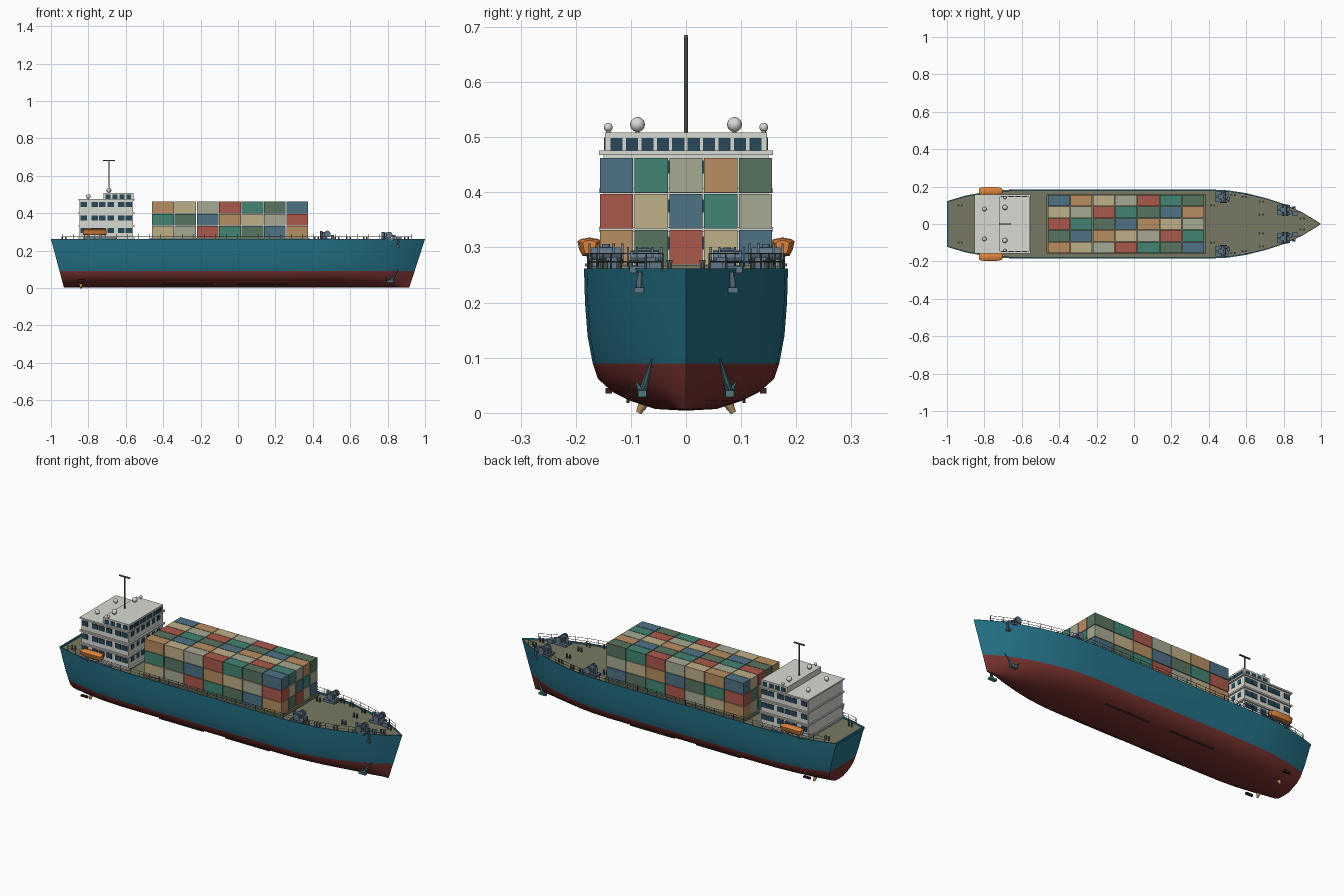
import bpy, bmesh, math
from mathutils import Matrix, Vector

if "Cube" in bpy.data.objects:
    bpy.data.objects.remove(bpy.data.objects["Cube"])


def mat(name, hexcol, gain=1.1):
    m = bpy.data.materials.new(name)
    rgb = [min(1, int(hexcol[i:i + 2], 16) / 255 * gain) ** 2.2 for i in (0, 2, 4)]
    m.diffuse_color = (*rgb, 1)
    m.use_nodes = True
    m.node_tree.nodes["Principled BSDF"].inputs["Base Color"].default_value = m.diffuse_color
    return m


TEAL, RED, DECK = mat("teal", "256679"), mat("antifouling", "6b302d"), mat("deck", "6c6d59")
WHITE, GLASS, STEEL = mat("white", "c3c5be"), mat("glass", "2c4a58", 1), mat("steel", "5f7585", 1)
ORANGE, DARK, RAIL = mat("orange", "c9783a"), mat("dark", "3a2826", 1), mat("rail", "59645f", 1)
BRASS, ANCHOR = mat("brass", "a08050"), mat("anchor", "4a7a80", 1)


def finish(bm, name, mats, smooth=True):
    bmesh.ops.recalc_face_normals(bm, faces=bm.faces)
    me = bpy.data.meshes.new(name)
    bm.to_mesh(me)
    bm.free()
    ob = bpy.data.objects.new(name, me)
    bpy.context.collection.objects.link(ob)
    for m in mats:
        me.materials.append(m)
    if smooth:
        bpy.ops.object.select_all(action='DESELECT')
        ob.select_set(True)
        bpy.context.view_layer.objects.active = ob
        bpy.ops.object.shade_smooth_by_angle(angle=math.radians(30))
    return ob


def box(bm, c, s):
    bmesh.ops.create_cube(bm, size=1, matrix=Matrix.Translation(c) @ Matrix.Diagonal((*s, 1)))


def rod(bm, a, b, r, r2=None, seg=12):
    a, b = Vector(a), Vector(b)
    m = Matrix.Translation((a + b) / 2) @ (b - a).to_track_quat('Z', 'Y').to_matrix().to_4x4()
    bmesh.ops.create_cone(bm, cap_ends=True, segments=seg, radius1=r,
                          radius2=r if r2 is None else r2, depth=(b - a).length, matrix=m)


def ball(bm, c, s):
    bmesh.ops.create_uvsphere(bm, u_segments=16, v_segments=10, radius=1,
                              matrix=Matrix.Translation(c) @ Matrix.Diagonal((*s, 1)))


# Hull plan outline (deck x, half width) and section (width factor, z)
PLAN = [(-1, .122), (-.9, .152), (-.78, .174), (-.68, .183), (-.5, .185), (0, .185), (.4, .185),
        (.5, .18), (.6, .165), (.7, .14), (.8, .107), (.9, .062), (.96, .026), (1, 0)]
SEC = [(0, .004), (.3, .007), (.55, .022), (.72, .038), (.865, .062), (.915, .09),
       (.965, .14), (.99, .2), (1, .262), (.965, .262), (.965, .254), (0, .254)]


def lerp(table, x):
    for (a, p), (b, q) in zip(table, table[1:]):
        if a <= x <= b:
            return p + (q - p) * (x - a) / (b - a)
    return table[-1][1]


def rake(z):
    return 1 - min(z, .262) / .262


def hull_pt(xd, f, z):
    x = xd * (1 - (.07 if xd < 0 else .085) * rake(z))
    return Vector((x, lerp(PLAN, xd) * f, z))


# Hull with waterline, bulwark lip and deck
bm = bmesh.new()
ring = SEC + [(-f, z) for f, z in reversed(SEC[1:-1])]
rows = [[bm.verts.new(hull_pt(x, f, z)) for f, z in ring] for x, _ in PLAN]
n, k = len(ring), len(SEC)
for a, b in zip(rows, rows[1:]):
    for i in range(n):
        bm.faces.new((a[i], a[(i + 1) % n], b[(i + 1) % n], b[i]))
for i in range(k - 1):
    quad = [rows[0][i], rows[0][i + 1], rows[0][-i - 1], rows[0][-i]] if i else \
        [rows[0][0], rows[0][1], rows[0][-1]]
    if i == k - 2:
        quad = [rows[0][i], rows[0][i + 1], rows[0][-i]]
    if SEC[i][1] < .25:
        bm.faces.new(quad) if i < 8 else None
bmesh.ops.remove_doubles(bm, verts=bm.verts, dist=.0001)
for f in bm.faces:
    zs = [v.co.z for v in f.verts]
    f.material_index = 1 if max(zs) < .0905 else 2 if max(zs) < .256 and min(zs) > .25 else 0
# Stern bulwark closing the deck end
box(bm, (-.996, 0, .256), (.008, .243, .012))
finish(bm, "hull", [TEAL, RED, DECK])

# Hatch cover under the cargo
bm = bmesh.new()
box(bm, (-.043, 0, .26), (.85, .315, .017))
finish(bm, "hatch_cover", [DECK], False)

# Container stack, one object per colour
COLS = [("blue", "486777"), ("green", "3d7868"), ("grey", "969984"), ("tan_orange", "a57f58"),
        ("dark_green", "516957"), ("red", "9a5145"), ("beige", "ab9e7a")]
for c, (cname, h) in enumerate(COLS):
    bm = bmesh.new()
    for i in range(7):
        for j in range(5):
            for t in range(3):
                if (j + 2 * t + 3 * i + 6) % 7 == c:
                    box(bm, (-.401 + .1195 * i, (j - 2) * .063, .3 + .0655 * t), (.116, .06, .0625))
    finish(bm, "containers_" + cname, [mat(cname, h)], False)

# Deckhouse blocks, floor slabs and bridge
bm = bmesh.new()
box(bm, (-.705, 0, .365), (.285, .3, .222))
for z in (.268, .333, .403, .472):
    box(bm, (-.704, 0, z), (.3, .316, .008))
box(bm, (-.64, 0, .487), (.16, .294, .042))
finish(bm, "deckhouse", [WHITE], False)

# Windows
bm = bmesh.new()
for s in (-1, 1):
    for z in (.308, .375, .446):
        for x in (-.825, -.765, -.725, -.68, -.625, -.585):
            box(bm, (x, s * .15, z), (.034, .008, .026))
    for i in range(4):
        box(bm, (-.695 + .037 * i, s * .147, .488), (.026, .004, .022))
for i in range(10):
    box(bm, (-.56, (i - 4.5) * .028, .487), (.004, .022, .023))
for z in (.308, .375, .446):
    for i in range(6):
        box(bm, (-.5625, (i - 2.5) * .045, z), (.004, .026, .024))
finish(bm, "windows", [GLASS], False)

# Mast with crossbar
bm = bmesh.new()
rod(bm, (-.69, 0, .505), (-.69, 0, .685), .0035)
box(bm, (-.69, 0, .682), (.064, .007, .006))
finish(bm, "mast", [RAIL])

# Radar domes
bm = bmesh.new()
for s in (-1, 1):
    for x, y, z, r in ((-.69, .088, .523, .0135), (-.8, .08, .49, .012), (-.69, .141, .518, .008)):
        ball(bm, (x, s * y, z), (r, r, r))
        rod(bm, (x, s * y, z - .02), (x, s * y, z), .004)
finish(bm, "radar_domes", [WHITE])

# Lifeboats and davits
bm, dv = bmesh.new(), bmesh.new()
for s in (-1, 1):
    prof = [(0, .283), (.6, .285), (.85, .297), (1, .311), (.75, .315), (0, .318)]
    ringp = prof + [(-a, z) for a, z in reversed(prof[1:-1])]
    st = [(-.83, .55), (-.822, .85), (-.8, 1), (-.735, 1), (-.713, .85), (-.703, .55)]
    rws = [[bm.verts.new((x, s * .175 + a * .022 * w, .3 + (z - .3) * (.4 + .6 * w)))
            for a, z in ringp] for x, w in st]
    for a, b in zip(rws, rws[1:]):
        for i in range(len(ringp)):
            j = (i + 1) % len(ringp)
            bm.faces.new((a[i], a[j], b[j], b[i]))
    bm.faces.new(rws[0])
    bm.faces.new(rws[-1])
    for x in (-.8, -.735):
        box(dv, (x, s * .17, .27), (.01, .012, .03))
    box(dv, (-.74, s * .18, .268), (.18, .006, .006))
finish(bm, "lifeboats", [ORANGE])
finish(dv, "davits", [STEEL], False)

# Deck railings
bm = bmesh.new()
for s in (-1, 1):
    pts = []
    for i in range(33):
        x = -.94 + i * 1.87 / 32
        pts.append(Vector((x, s * lerp(PLAN, x) * .965, .256)))
    for p in pts:
        rod(bm, p, p + Vector((0, 0, .034)), .0014, seg=6)
    for a, b in zip(pts, pts[1:]):
        for h in (.018, .033):
            rod(bm, a + Vector((0, 0, h)), b + Vector((0, 0, h)), .0011, seg=6)
finish(bm, "railings", [RAIL], False)

# Winches
bm = bmesh.new()
for s in (-1, 1):
    for x, y, h in ((.8, .075, 0), (.47, .145, .006)):
        box(bm, (x, s * y, .26), (.07, .055, .012))
        box(bm, (x - .005, s * y, .281), (.024, .024, .034 + h))
        rod(bm, (x + .008, s * y - .026, .283 + h), (x + .008, s * y + .026, .283 + h), .011)
        for d in (-.03, -.014, .014, .03):
            rod(bm, (x + .008, s * y + d - .002, .283 + h), (x + .008, s * y + d + .002, .283 + h), .018)
        rod(bm, (x - .025, s * y, .262), (x - .025, s * y, .3 + h), .007)
        box(bm, (x + .035, s * (y - .01), .272), (.016, .02, .022))
    box(bm, (.86, s * .055, .264), (.03, .022, .02))
finish(bm, "winches", [STEEL])

# Mooring bollards
bm = bmesh.new()
for s in (-1, 1):
    for x, y in ((.42, .1), (.53, .155), (.59, .145), (.68, .12), (.68, .05), (.9, .03), (-.93, .1)):
        for d in (-.009, .009):
            rod(bm, (x + d, s * y, .254), (x + d, s * y, .274), .004)
            rod(bm, (x + d, s * y, .273), (x + d, s * y, .277), .0055)
finish(bm, "bollards", [RAIL])

# Hanging bow anchors and lower bow anchors
bm, lo = bmesh.new(), bmesh.new()
for s in (-1, 1):
    p, q = hull_pt(.86, 1, .256), hull_pt(.865, 1.04, .222)
    p.y, q.y = s * (p.y + .004), s * (q.y + .004)
    rod(bm, p, q, .005)
    box(bm, q, (.02, .018, .01))
    a, b = hull_pt(.905, 1.05, .098), hull_pt(.88, 1.06, .035)
    a.y, b.y = s * a.y, s * (b.y + .004)
    rod(lo, b, a, .008, .002, 6)
    rod(lo, b, b + Vector((-.028, s * .012, .022)), .007, .001, 6)
    rod(lo, b, b + Vector((.024, -s * .012, .022)), .007, .001, 6)
    box(lo, b, (.04, .016, .012))
finish(bm, "bow_anchors", [STEEL])
finish(lo, "lower_anchors", [ANCHOR])

# Bilge strips, stern vents and small stern thrusters
bm, th = bmesh.new(), bmesh.new()
for s in (-1, 1):
    for x in (.13, -.27):
        box(bm, (x, s * .105, .022), (.27, .006, .008))
    box(bm, (-.835, s * .14, .04), (.04, .012, .01))
    rod(th, (-.84, s * .075, .02), (-.84, s * .086, 0), .01, .005)
finish(bm, "bilge_strips", [DARK], False)
finish(th, "stern_thrusters", [BRASS])
